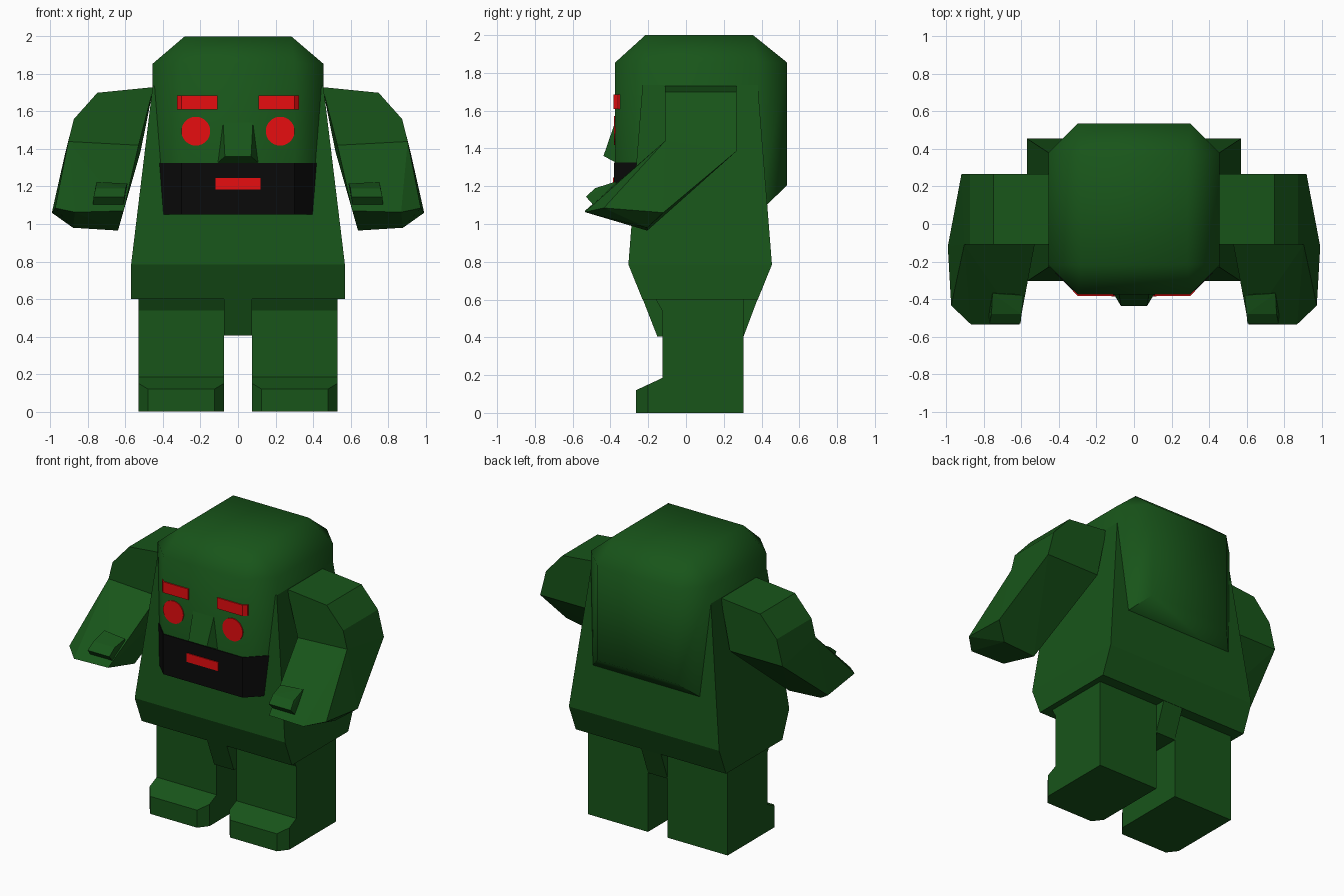
import bpy, bmesh, math
from mathutils import Matrix


def material(name, rgb):
    m = bpy.data.materials.new(name)
    m.diffuse_color = (*rgb, 1)
    return m


GREEN = material("green", (0.009, 0.09, 0.01))
RED = material("red", (0.8, 0.004, 0.005))
BLACK = material("black", (0.003, 0.003, 0.003))


def finish(name, bm, mat):
    bmesh.ops.recalc_face_normals(bm, faces=bm.faces)
    me = bpy.data.meshes.new(name)
    bm.to_mesh(me)
    bm.free()
    me.materials.append(mat)
    ob = bpy.data.objects.new(name, me)
    bpy.context.collection.objects.link(ob)
    return ob


def hull(name, pts, mat=GREEN):
    """Convex solid around the given corner points."""
    bm = bmesh.new()
    for p in pts:
        bm.verts.new(p)
    res = bmesh.ops.convex_hull(bm, input=bm.verts)
    loose = [v for v in bm.verts if not v.link_faces]
    bmesh.ops.delete(bm, geom=loose, context='VERTS')
    bmesh.ops.dissolve_limit(bm, angle_limit=0.01, verts=bm.verts, edges=bm.edges)
    return finish(name, bm, mat)


def both(pts):
    return [(s * x, y, z) for x, y, z in pts for s in (-1, 1)]


def pair(name, pts, mat=GREEN):
    for side, s in (("right", 1), ("left", -1)):
        hull(f"{side}_{name}", [(s * x, y, z) for x, y, z in pts], mat)


def box(x0, x1, y0, y1, z0, z1):
    return [(x, y, z) for x in (x0, x1) for y in (y0, y1) for z in (z0, z1)]


# Head: chamfered-corner block with bevelled crown and sloped lower back
head = hull("head", both([
    (0.285, -0.215, 2.0), (0.285, 0.355, 2.0),
    (0.30, -0.375, 1.855), (0.455, -0.22, 1.855), (0.455, 0.38, 1.855), (0.30, 0.535, 1.855),
    (0.30, -0.375, 1.055), (0.455, -0.22, 1.055), (0.455, 0.38, 1.055), (0.30, 0.535, 1.205)]))
bpy.context.view_layer.objects.active = head
head.select_set(True)
bpy.ops.object.shade_smooth_by_angle(angle=math.radians(46))
head.select_set(False)

# Beard wrapping the lower face
hull("beard", both([(x, y, z) for z in (1.05, 1.325)
                    for x, y in ((0.302, -0.38), (0.457, -0.224), (0.457, 0.0))]), BLACK)

# Nose
hull("nose", both([(0.075, -0.37, 1.555), (0.07, -0.437, 1.36),
                   (0.11, -0.37, 1.325), (0.08, -0.37, 1.555)]))

# Eyebrows, folded over the face corner
pair("eyebrow", [(x, y, z) for z in (1.61, 1.685) for x, y in
                 ((0.11, -0.383), (0.302, -0.383), (0.325, -0.36), (0.325, -0.33), (0.11, -0.33))], RED)

# Eyes
for side, s in (("right", 1), ("left", -1)):
    bm = bmesh.new()
    bmesh.ops.create_cone(bm, cap_ends=True, segments=32, radius1=0.077, radius2=0.077, depth=0.03,
                          matrix=Matrix.Translation((s * 0.225, -0.366, 1.495))
                          @ Matrix.Rotation(math.pi / 2, 4, 'X'))
    finish(f"{side}_eye", bm, RED)

# Mouth
hull("mouth", box(-0.12, 0.12, -0.386, -0.35, 1.185, 1.245), RED)

# Torso and hip block
hull("torso", both([(0.455, -0.23, 1.735), (0.455, 0.38, 1.735),
                    (0.57, -0.305, 0.785), (0.57, 0.455, 0.785),
                    (0.57, -0.23, 0.6), (0.57, 0.38, 0.6)]))
hull("crotch", both([(0.075, -0.23, 0.605), (0.075, 0.38, 0.605),
                     (0.075, -0.152, 0.405), (0.075, 0.305, 0.405)]))

# Legs and feet
pair("leg", box(0.075, 0.53, -0.125, 0.305, 0, 0.62))
pair("leg_top", [(x, y, z) for x in (0.075, 0.53)
                 for y, z in ((-0.125, 0.54), (-0.165, 0.61), (0.2, 0.61), (0.2, 0.54))])
pair("foot", [(0.075, -0.125, 0), (0.53, -0.125, 0), (0.075, -0.125, 0.185), (0.53, -0.125, 0.185),
              (0.075, -0.2, 0), (0.53, -0.2, 0), (0.075, -0.2, 0.15), (0.53, -0.2, 0.15),
              (0.125, -0.265, 0), (0.48, -0.265, 0), (0.125, -0.265, 0.12), (0.48, -0.265, 0.12)])

# Arms: shoulder block, forearm and thumb
elbow = [(0.905, -0.11, 1.44), (0.53, -0.11, 1.42), (0.52, 0.267, 1.385), (0.92, 0.267, 1.385)]
pair("upper_arm", elbow + [(x, y, z) for y in (-0.11, 0.267)
                           for x, z in ((0.45, 1.73), (0.75, 1.70), (0.875, 1.56))])
pair("forearm", elbow + [(0.61, -0.535, 1.07), (0.87, -0.535, 1.063), (0.975, -0.435, 1.085),
                         (0.993, -0.12, 1.06), (0.88, -0.205, 0.98), (0.64, -0.205, 0.965)])
pair("thumb", [(0.59, -0.38, 1.215), (0.755, -0.37, 1.225), (0.60, -0.48, 1.19), (0.76, -0.48, 1.19),
               (0.605, -0.53, 1.145), (0.77, -0.53, 1.145), (0.61, -0.49, 1.10), (0.775, -0.49, 1.10),
               (0.60, -0.38, 1.17), (0.74, -0.36, 1.17)])
